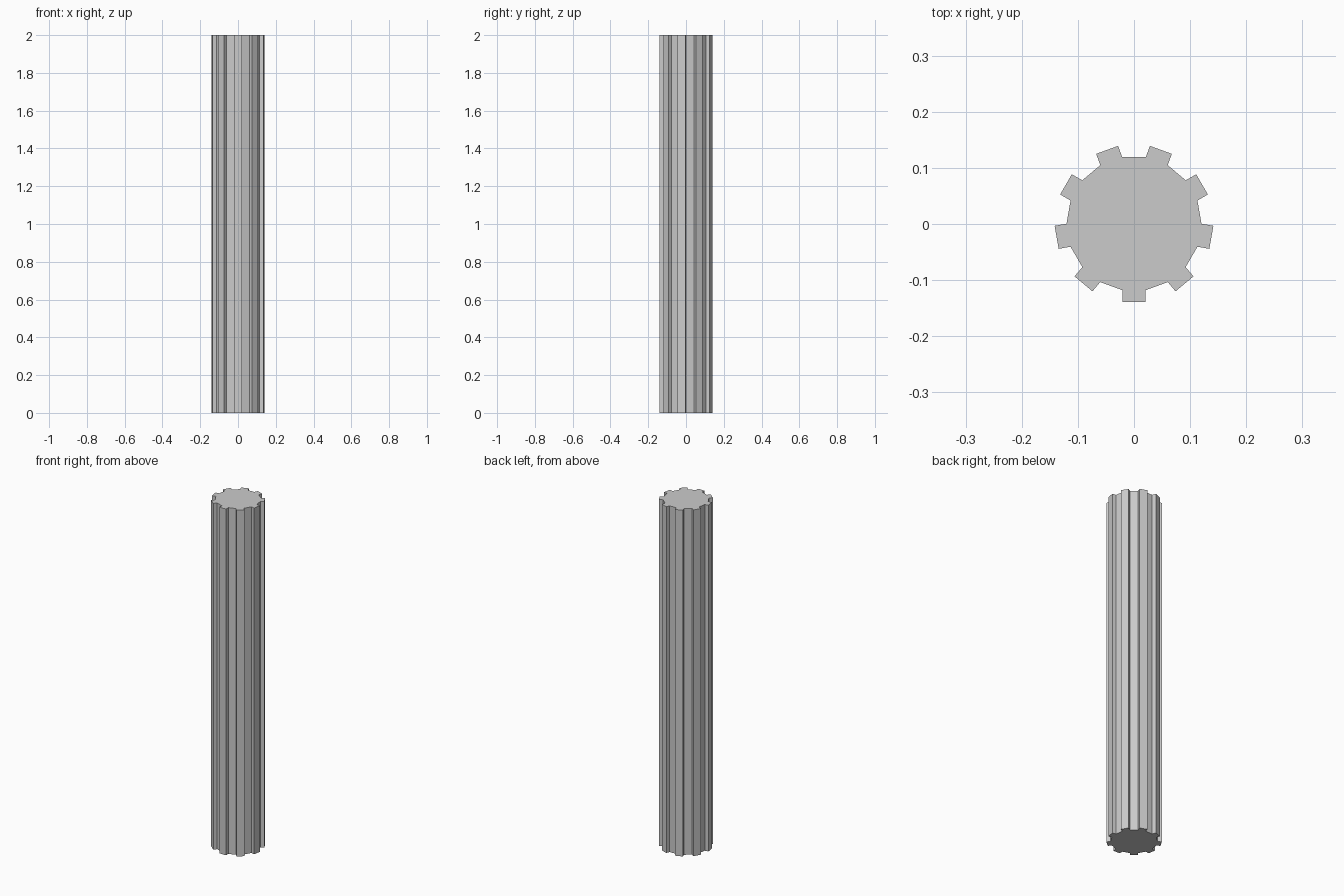
import bpy, bmesh
from math import sin, cos, radians

if "Cube" in bpy.data.objects:
    bpy.data.objects.remove(bpy.data.objects["Cube"])

TEETH, HEIGHT = 9, 2.0
R_ROOT, R_TIP, HALF_W = 0.1185, 0.14, 0.0208
Y_OFFSET = 0.0006

# Gear cross-section: four corners per straight-sided tooth
bm = bmesh.new()
profile = []
for i in range(TEETH):
    a = radians(-90 + i * 360 / TEETH)
    for r, w in ((R_ROOT, -HALF_W), (R_TIP, -HALF_W), (R_TIP, HALF_W), (R_ROOT, HALF_W)):
        x = r * cos(a) - w * sin(a)
        y = r * sin(a) + w * cos(a) + Y_OFFSET
        profile.append(bm.verts.new((x, y, 0)))
base = bm.faces.new(profile)

# Extrude into the long shaft
ext = bmesh.ops.extrude_face_region(bm, geom=[base], use_keep_orig=True)
top = [v for v in ext["geom"] if isinstance(v, bmesh.types.BMVert)]
bmesh.ops.translate(bm, verts=top, vec=(0, 0, HEIGHT))
bmesh.ops.recalc_face_normals(bm, faces=bm.faces[:])

mesh = bpy.data.meshes.new("toothed_shaft")
bm.to_mesh(mesh)
bm.free()
shaft = bpy.data.objects.new("toothed_shaft", mesh)
bpy.context.collection.objects.link(shaft)
